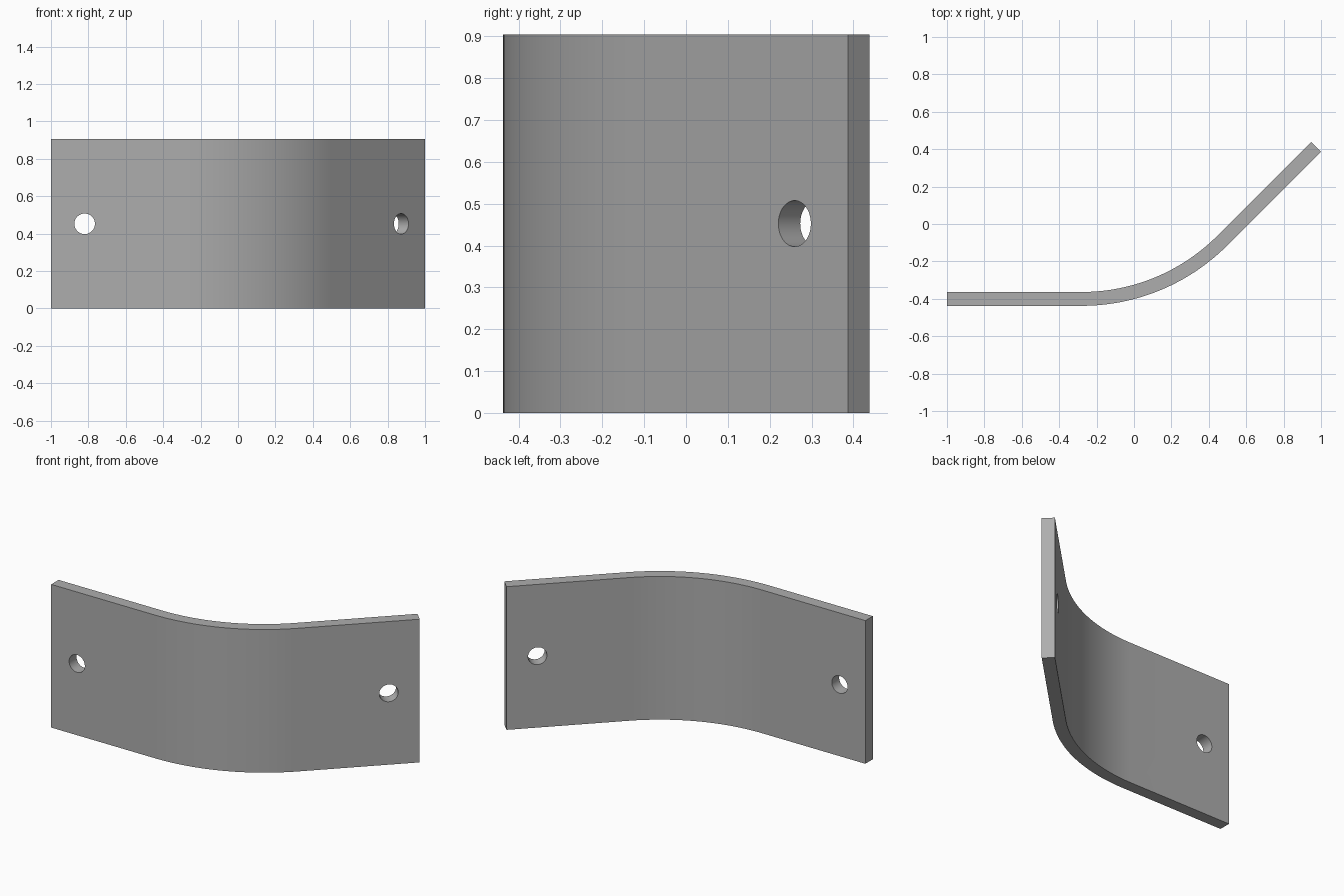
import bpy, bmesh, math
from mathutils import Vector, Matrix

if "Cube" in bpy.data.objects:
    bpy.data.objects.remove(bpy.data.objects["Cube"])

HEIGHT, THICK, RADIUS, BEND = 0.905, 0.074, 1.1, math.radians(45)
HOLE_R, HOLE_INSET, STEPS = 0.055, 0.18, 32
CENTRE = Vector((-0.28, 0.6625, 0))     # axis of the bend
LEFT_END, RIGHT_END = -1.0, 1.0

steel = bpy.data.materials.new("grey_steel")
steel.use_nodes = True
grey = (0.42, 0.42, 0.42, 1)
steel.diffuse_color = grey
steel.node_tree.nodes["Principled BSDF"].inputs["Base Color"].default_value = grey


def side_profile(radius):
    """One face of the strip seen from above: flat arm, arc, angled arm."""
    def on_arc(a):
        return CENTRE + radius * Vector((math.sin(a), -math.cos(a), 0))
    arc = [on_arc(BEND * i / STEPS) for i in range(STEPS + 1)]
    along = Vector((math.cos(BEND), math.sin(BEND), 0))
    outer_end = CENTRE + RADIUS * Vector((math.sin(BEND), -math.cos(BEND), 0))
    arm = (RIGHT_END - outer_end.x) / along.x
    return [Vector((LEFT_END, arc[0].y, 0))] + arc + [arc[-1] + along * arm]


# Bent strip, extruded upward from its plan outline
front = side_profile(RADIUS)
back = side_profile(RADIUS - THICK)
bm = bmesh.new()
base = bm.faces.new([bm.verts.new(p) for p in front + back[::-1]])
top = bmesh.ops.extrude_face_region(bm, geom=[base])
bmesh.ops.translate(bm, vec=(0, 0, HEIGHT),
                    verts=[g for g in top["geom"] if isinstance(g, bmesh.types.BMVert)])
bmesh.ops.recalc_face_normals(bm, faces=bm.faces)
mesh = bpy.data.meshes.new("bent_plate")
bm.to_mesh(mesh)
bm.free()
plate = bpy.data.objects.new("bent_plate", mesh)
bpy.context.collection.objects.link(plate)
mesh.materials.append(steel)
bpy.context.view_layer.objects.active = plate


def drill(spot, angle):
    """Cut a round bolt hole square through an arm turned by angle."""
    bpy.ops.mesh.primitive_cylinder_add(
        vertices=48, radius=HOLE_R, depth=THICK * 4,
        location=(spot.x, spot.y, HEIGHT / 2), rotation=(math.pi / 2, 0, angle))
    cutter = bpy.context.object
    cutter.name = "hole_cutter"
    cutter.hide_render = True
    cutter.data.materials.append(steel)
    cut = plate.modifiers.new("bolt_hole", 'BOOLEAN')
    cut.operation, cut.solver, cut.object = 'DIFFERENCE', 'EXACT', cutter
    bpy.context.view_layer.objects.active = plate
    bpy.ops.object.modifier_apply(modifier=cut.name)
    bpy.data.objects.remove(cutter)


# Bolt holes, one near the end of each arm
drill(front[0] + Vector((HOLE_INSET, 0, 0)), 0)
drill(front[-1] - HOLE_INSET * Vector((math.cos(BEND), math.sin(BEND), 0)), BEND)

# Smooth bend and holes, crisp edges
bpy.ops.object.select_all(action='DESELECT')
plate.select_set(True)
bpy.context.view_layer.objects.active = plate
bpy.ops.object.shade_smooth_by_angle(angle=math.radians(30))
